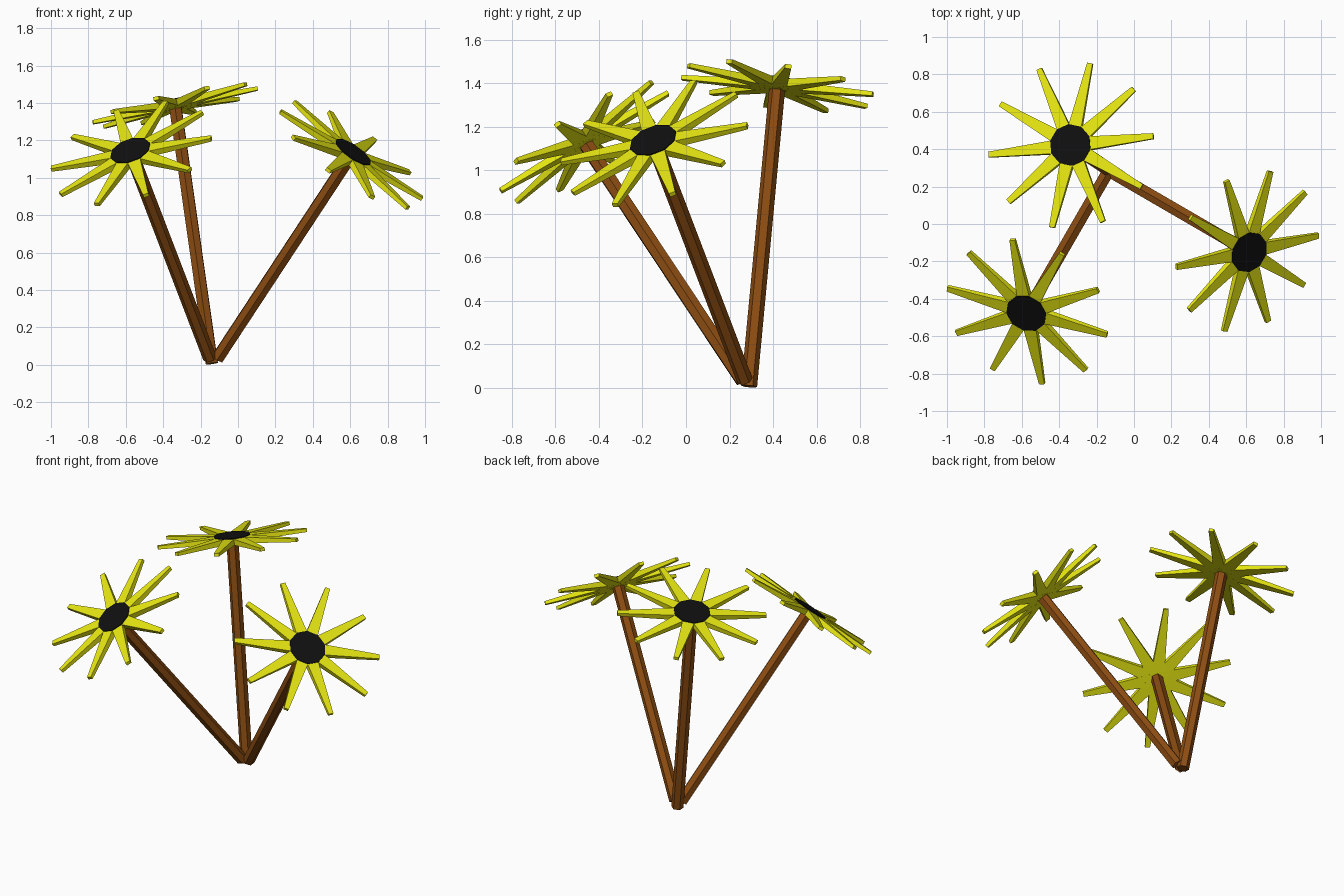
import bpy, bmesh, math
from mathutils import Vector, Matrix

if "Cube" in bpy.data.objects:
    bpy.data.objects.remove(bpy.data.objects["Cube"])

def material(name, color):
    m = bpy.data.materials.new(name)
    m.diffuse_color = (*color, 1)
    m.use_nodes = True
    m.node_tree.nodes["Principled BSDF"].inputs["Base Color"].default_value = m.diffuse_color
    return m

YELLOW = material("petal_yellow", (0.8, 0.8, 0.006))
BROWN = material("stem_brown", (0.27, 0.075, 0.006))
BLACK = material("centre_black", (0.005, 0.005, 0.005))

def finish(name, bm, mat, matrix):
    bmesh.ops.recalc_face_normals(bm, faces=bm.faces)
    mesh = bpy.data.meshes.new(name)
    bm.to_mesh(mesh)
    bm.free()
    mesh.materials.append(mat)
    ob = bpy.data.objects.new(name, mesh)
    ob.matrix_world = matrix
    bpy.context.collection.objects.link(ob)

def prism(name, sides, radius, depth, mat, matrix):
    bm = bmesh.new()
    bmesh.ops.create_cone(bm, cap_ends=True, segments=sides,
                          radius1=radius, radius2=radius, depth=depth)
    finish(name, bm, mat, matrix)

def petals(name, matrix, count=10, length=0.452):
    # tapered bars radiating from the flower centre
    bm = bmesh.new()
    for i in range(count):
        verts = bmesh.ops.create_cube(bm, size=1)["verts"]
        for v in verts:
            tip = v.co.x > 0
            width, thick = (0.03, 0.02) if tip else (0.084, 0.042)
            v.co = Vector((length if tip else 0, v.co.y * width, v.co.z * thick))
        bmesh.ops.rotate(bm, verts=verts, cent=(0, 0, 0),
                         matrix=Matrix.Rotation(math.tau * i / count, 3, 'Z'))
    finish(name, bm, YELLOW, matrix)

# name, stem base, head centre, facing direction, first petal heading (x, y)
flowers = [
    ("left", (-0.15, 0.26, 0.035), (-0.57, -0.467, 1.13), (-0.38, -0.66, 1), (-0.08, 0.39)),
    ("right", (-0.11, 0.27, 0.035), (0.605, -0.145, 1.122), (0.70, -0.395, 1), (0.385, 0.085)),
    ("back", (-0.14, 0.29, 0.007), (-0.336, 0.42, 1.387), (-0.22, 0.137, 1), (0.445, 0.05)),
]

for name, base, head, facing, heading in flowers:
    base, head = Vector(base), Vector(head)

    # stem
    axis = head - base
    rot = axis.to_track_quat('Z', 'Y').to_matrix().to_4x4()
    prism(name + "_stem", 6, 0.037, axis.length, BROWN,
          Matrix.Translation((base + head) / 2) @ rot)

    # flower head frame
    n = Vector(facing)
    x = Vector((*heading, -(n.x * heading[0] + n.y * heading[1]) / n.z)).normalized()
    n.normalize()
    y = n.cross(x)
    frame = Matrix.Translation(head) @ Matrix((x, y, n)).transposed().to_4x4()
    petals(name + "_petals", frame)
    prism(name + "_flower_centre", 10, 0.113, 0.01, BLACK,
          frame @ Matrix.Translation((0, 0, 0.018)))
